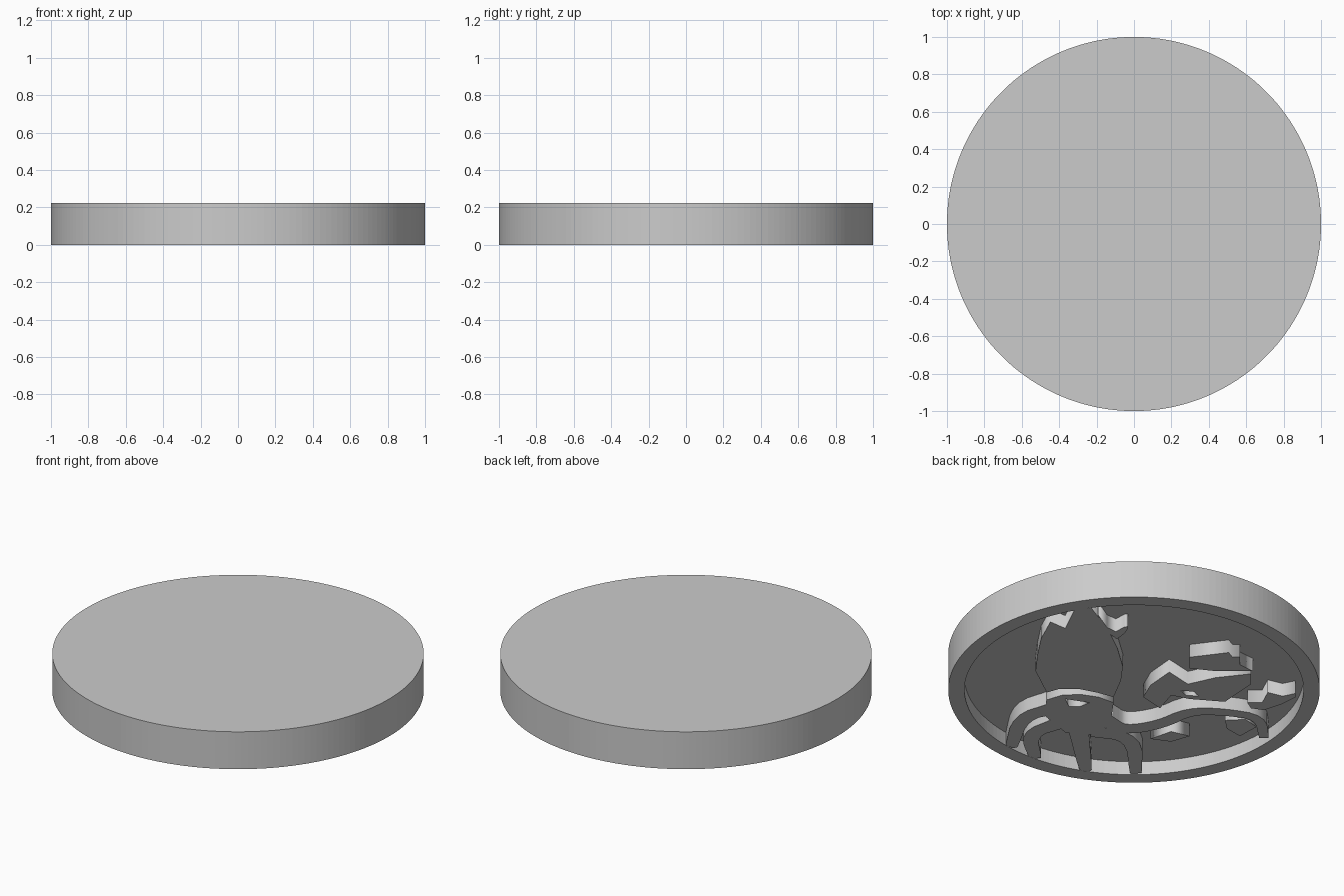
import bpy, bmesh, math
from mathutils import Vector

if "Cube" in bpy.data.objects:
    bpy.data.objects.remove(bpy.data.objects["Cube"], do_unlink=True)

RECESS, HEIGHT, INNER, SIDES = 0.08, 0.222, 0.913, 180
TURN = math.radians(50)

grey = bpy.data.materials.new("plain_grey")
grey.use_nodes = True
tone = (0.6, 0.6, 0.6, 1)
grey.diffuse_color = tone
grey.node_tree.nodes["Principled BSDF"].inputs["Base Color"].default_value = tone


def add_object(name, mesh):
    mesh.materials.clear()
    mesh.materials.append(grey)
    obj = bpy.data.objects.new(name, mesh)
    bpy.context.collection.objects.link(obj)
    return obj


def plan(p):
    """Turn artwork coordinates (across, down) into the model's x, y."""
    across, down = p
    s, c = math.sin(TURN), math.cos(TURN)
    return Vector((-s * across - c * down, c * across - s * down))


def soften(pts, closed, rounds=2):
    """Corner cutting, for rounded outlines and paths."""
    pts = [Vector(p) for p in pts]
    for _ in range(rounds):
        pairs = list(zip(pts, pts[1:] + pts[:1] if closed else pts[1:]))
        cut = [q for a, b in pairs for q in (a.lerp(b, 0.25), a.lerp(b, 0.75))]
        pts = cut if closed else [pts[0]] + cut + [pts[-1]]
    return pts


def relief(name, *outlines):
    """Raised flat shape in the recess; later outlines are holes."""
    curve = bpy.data.curves.new(name, 'CURVE')
    curve.dimensions = '2D'
    curve.fill_mode = 'BOTH'
    curve.extrude = RECESS / 2
    for outline in outlines:
        spline = curve.splines.new('POLY')
        spline.points.add(len(outline) - 1)
        for point, p in zip(spline.points, outline):
            point.co = (*plan(p), 0, 1)
        spline.use_cyclic_u = True
    temp = bpy.data.objects.new(name + "_outline", curve)
    bpy.context.collection.objects.link(temp)
    bpy.context.view_layer.update()
    shape = temp.evaluated_get(bpy.context.evaluated_depsgraph_get())
    mesh = bpy.data.meshes.new_from_object(shape)
    bpy.data.objects.remove(temp, do_unlink=True)
    bpy.data.curves.remove(curve)
    add_object(name, mesh).location.z = RECESS / 2 + 0.001


def ribbon(name, path, start, end):
    """Tapering arm along a softened path."""
    pts = soften(path, False)
    left, right = [], []
    for i, p in enumerate(pts):
        d = (pts[min(i + 1, len(pts) - 1)] - pts[max(i - 1, 0)]).normalized()
        w = start + (end - start) * i / (len(pts) - 1)
        side = Vector((-d.y, d.x)) * w / 2
        left.append(p + side)
        right.append(p - side)
    relief(name, left + right[::-1])


# Disc with a raised rim around a shallow recess underneath
bm = bmesh.new()
profile = [(INNER, RECESS), (INNER, 0), (1, 0), (1, HEIGHT)]
rings = [[bm.verts.new((r * math.cos(a), r * math.sin(a), z))
          for a in (math.tau * i / SIDES for i in range(SIDES))]
         for r, z in profile]
for low, high in zip(rings, rings[1:]):
    for i in range(SIDES):
        j = (i + 1) % SIDES
        bm.faces.new((low[i], low[j], high[j], high[i]))
bm.faces.new(rings[0][::-1])
bm.faces.new(rings[-1])
bmesh.ops.recalc_face_normals(bm, faces=bm.faces)
disc_mesh = bpy.data.meshes.new("disc")
bm.to_mesh(disc_mesh)
bm.free()
add_object("disc", disc_mesh)

# Sea creature: mantle, fin and head with a cut-out eye
relief("mantle", [
    (-.52, -.37), (-.53, -.2), (-.47, .03), (-.4, -.01), (-.3, -.01),
    (-.2, .03), (-.11, .08), (-.07, -.1), (-.06, -.25), (-.09, -.45),
    (-.14, -.65), (-.23, -.88), (-.32, -.86), (-.37, -.66), (-.45, -.73),
    (-.5, -.55)])
relief("fin", soften([
    (-.22, -.88), (-.12, -.6), (-.03, -.7), (-.04, -.62), (-.11, -.52)], True, 1))
relief("head", [
    (-.47, .11), (-.39, .06), (-.29, .05), (-.19, .08), (-.11, .14),
    (-.12, .28), (-.18, .49), (-.37, .46), (-.48, .28)],
    [(-.37, .1), (-.24, .14), (-.29, .18), (-.35, .18)])

# Arms, reaching the rim
arms = {
    "outer_arm": [(-.43, .2), (-.61, .3), (-.66, .62)],
    "curled_arm": [(-.4, .36), (-.57, .48), (-.53, .74)],
    "straight_arm": [(-.3, .42), (-.26, .87)],
    "inner_arm": [(-.22, .45), (0, .52), (.01, .9)],
}
for name, path in arms.items():
    ribbon(name, path, 0.12, 0.06)
ribbon("long_arm", [(-.16, .32), (-.06, .44), (.14, .38), (.3, .23),
                    (.49, .24), (.68, .3), (.7, .52)], 0.11, 0.05)

# Small figure held by the long arm
relief("figure_body", [
    (.05, .08), (.09, -.05), (.19, -.19), (.29, -.06), (.44, -.13),
    (.63, -.17), (.63, -.06), (.49, .13), (.3, .1), (.2, .06), (.14, .2)],
    [(.25, .01), (.32, .02), (.35, .07), (.28, .06)])
relief("figure_top", [
    (.3, -.35), (.51, -.4), (.53, -.35), (.57, -.35), (.57, -.27),
    (.64, -.2), (.44, -.2), (.3, -.23)])
relief("figure_hand", [
    (.61, .14), (.69, .14), (.72, .03), (.8, .07), (.87, .04),
    (.87, .08), (.79, .16), (.7, .22), (.63, .2)])
relief("figure_foot", [(.49, .33), (.6, .32), (.66, .4), (.57, .5), (.5, .42)])
relief("figure_tail", [(.09, .53), (.2, .45), (.3, .5), (.2, .56)])
